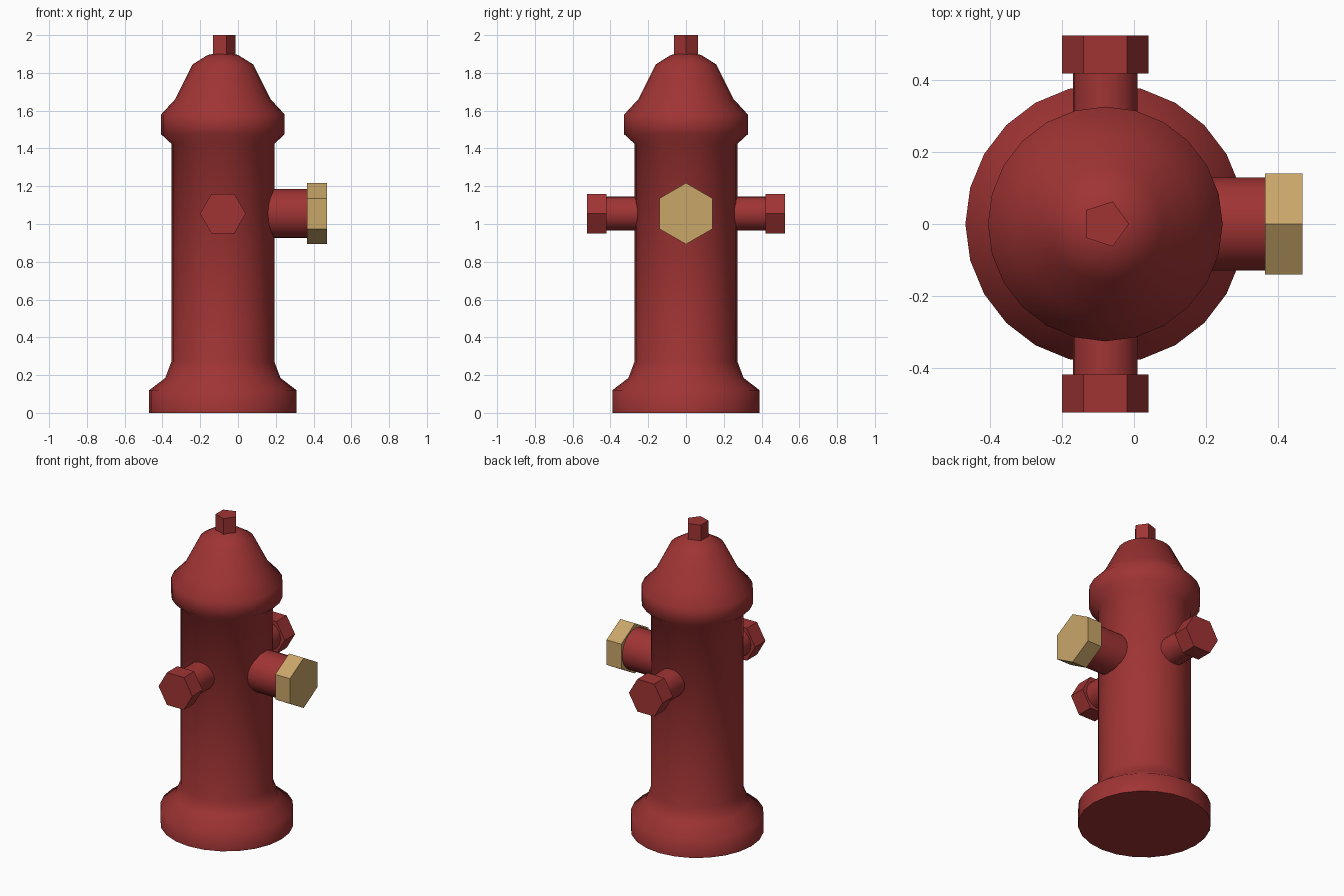
import bpy
import bmesh
from math import pi, cos, sin, radians
from mathutils import Matrix, Vector

default = bpy.data.objects.get("Cube")
if default:
    bpy.data.objects.remove(default, do_unlink=True)


def make_material(name, colour):
    mat = bpy.data.materials.new(name)
    mat.use_nodes = True
    mat.diffuse_color = colour
    node = next(n for n in mat.node_tree.nodes if n.type == "BSDF_PRINCIPLED")
    node.inputs["Base Color"].default_value = colour
    return mat


red = make_material("dark red paint", (0.352, 0.034, 0.034, 1))
brass = make_material("brass", (0.584, 0.381, 0.141, 1))


def lathe(name, profile, sides, mat, matrix):
    """Turn a (radius, height) profile round local z, capping both ends."""
    bm = bmesh.new()
    rings = []
    for r, h in profile:
        angles = [2 * pi * i / sides for i in range(sides)]
        rings.append([bm.verts.new((r * cos(a), r * sin(a), h)) for a in angles])
    for low, high in zip(rings, rings[1:]):
        for i in range(sides):
            j = (i + 1) % sides
            bm.faces.new((low[i], low[j], high[j], high[i]))
    bm.faces.new(rings[0][::-1])
    bm.faces.new(rings[-1])
    mesh = bpy.data.meshes.new(name)
    bm.to_mesh(mesh)
    bm.free()
    mesh.materials.append(mat)
    mesh.shade_smooth()
    mesh.set_sharp_from_angle(angle=radians(55 if sides > 6 else 30))
    obj = bpy.data.objects.new(name, mesh)
    obj.matrix_world = matrix
    bpy.context.scene.collection.objects.link(obj)
    return obj


AXIS_X = -0.08
OUTLET_Z = 1.055
centre = Matrix.Translation((AXIS_X, 0, 0))

# Barrel with flared foot, collar and bonnet
lathe("hydrant_body", [
    (0.39, 0), (0.39, 0.12), (0.305, 0.185), (0.273, 0.27), (0.273, 1.425),
    (0.327, 1.475), (0.327, 1.58), (0.253, 1.66), (0.16, 1.845), (0.08, 1.895),
    (0.04, 1.902)], 24, red, centre)

# Five-sided operating nut
lathe("top_nut", [(0.066, 1.88), (0.066, 2.0)], 5, red, centre)


# Outlets: a round pipe and a six-sided cap
def outlet(name, turn, pipe_r, cap_r, start, end, cap_mat):
    place = Matrix.Translation(Vector((AXIS_X, 0, OUTLET_Z))) @ turn
    lathe(name + "_pipe", [(pipe_r, 0.1), (pipe_r, start + 0.01)], 24, red, place)
    lathe(name + "_cap", [(cap_r, start), (cap_r, end)], 6, cap_mat, place)


for name, angle in (("front_outlet", pi / 2), ("back_outlet", -pi / 2)):
    outlet(name, Matrix.Rotation(angle, 4, "X"), 0.09, 0.121, 0.42, 0.525, red)
outlet("left_outlet", Matrix.Rotation(pi / 2, 4, "Y"), 0.13, 0.162, 0.445, 0.55, brass)
